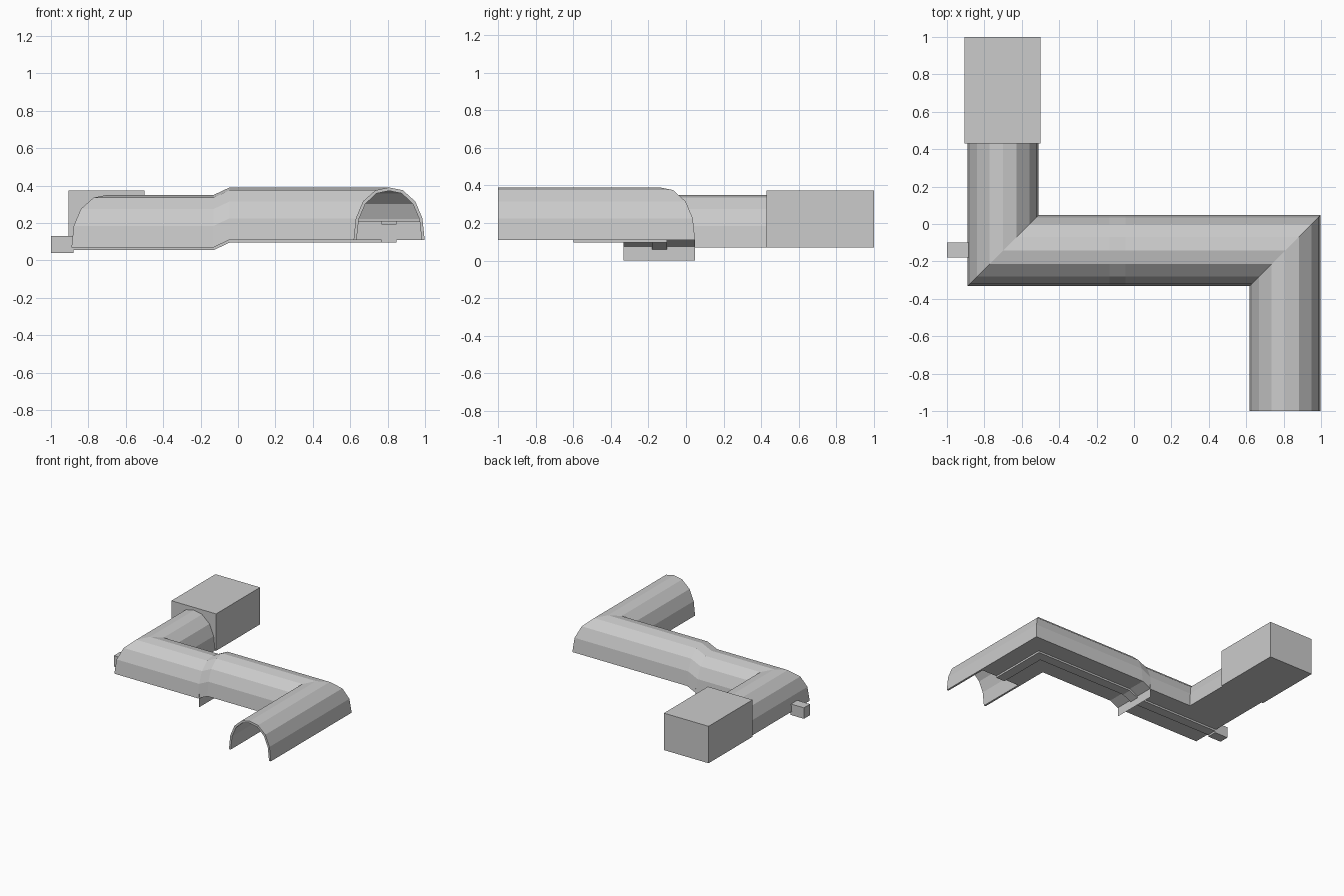
import bpy, bmesh
from mathutils import Vector

if "Cube" in bpy.data.objects:
    bpy.data.objects.remove(bpy.data.objects["Cube"])


def finish(name, bm):
    bmesh.ops.recalc_face_normals(bm, faces=bm.faces)
    me = bpy.data.meshes.new(name)
    bm.to_mesh(me)
    bm.free()
    ob = bpy.data.objects.new(name, me)
    bpy.context.collection.objects.link(ob)
    return ob


def sweep(name, path, profile):
    """Sweep a closed (side, height) profile along (x, y, z) points with mitred corners."""
    bm = bmesh.new()
    pts = [Vector(p) for p in path]
    dirs = [(b - a).xy.normalized() for a, b in zip(pts, pts[1:])]
    rings = []
    for i, p in enumerate(pts):
        d0, d1 = dirs[max(i - 1, 0)], dirs[min(i, len(dirs) - 1)]
        n0, n1 = Vector((d0.y, -d0.x)), Vector((d1.y, -d1.x))
        m = (n0 + n1) / (1 + n0.dot(n1))
        rings.append([bm.verts.new((p.x + m.x * s, p.y + m.y * s, p.z + h))
                      for s, h in profile])
    n = len(profile)
    for a, b in zip(rings, rings[1:]):
        for j in range(n):
            k = (j + 1) % n
            bm.faces.new((a[j], a[k], b[k], b[j]))
    bm.faces.new(rings[0])
    bm.faces.new(rings[-1])
    return finish(name, bm)


def box(name, lo, hi):
    bm = bmesh.new()
    bmesh.ops.create_cube(bm, size=1)
    for v in bm.verts:
        v.co = Vector([l if c < 0 else h for c, l, h in zip(v.co, lo, hi)])
    return finish(name, bm)


def mirrored(half):
    """Complete an arch from its right half, listed base to crown."""
    return half + [(-s, h) for s, h in reversed(half) if s > 0]


# shared route: right leg, crossing with a small drop, left leg
HI, LO = 0.11, 0.07
bend = [(0.808, -0.142, HI), (-0.045, -0.142, HI), (-0.13, -0.142, LO)]
tail = [(-0.70, -0.142, LO), (-0.70, 0.44, LO)]

# arched tunnel shell
outer = mirrored([(0.19, 0), (0.178, 0.115), (0.14, 0.205), (0.073, 0.265), (0, 0.28)])
inner = mirrored([(0.174, 0), (0.162, 0.11), (0.127, 0.192), (0.067, 0.248), (0, 0.262)])
sweep("tunnel_shell", [(0.808, -1, HI)] + bend + tail, outer + inner[::-1])

# thick floor with a shallow groove along the middle
floor = [(-0.176, 0), (0.176, 0), (0.165, 0.1), (0.04, 0.1),
         (0.04, 0.085), (-0.04, 0.085), (-0.04, 0.1), (-0.165, 0.1)]
sweep("tunnel_floor", [(0.808, -0.6, HI)] + bend + tail, floor)

# drain channel under the floor and its outlet
drain = [(-0.04, -0.015), (0.04, -0.015), (0.04, 0.01), (-0.04, 0.01)]
sweep("drain_channel", [(0.808, -0.6, HI)] + bend + [(-0.89, -0.142, LO)], drain)
box("drain_outlet", (-1, -0.18, 0.04), (-0.88, -0.10, 0.13))

# end chamber
box("end_chamber", (-0.905, 0.43, 0.07), (-0.50, 1.0, 0.373))

# thin support plate under the step
bm = bmesh.new()
bm.faces.new([bm.verts.new((-0.12, y, z)) for y, z in
              ((-0.332, 0), (0.048, 0), (0.048, 0.11), (-0.332, 0.11))])
finish("support_plate", bm)
